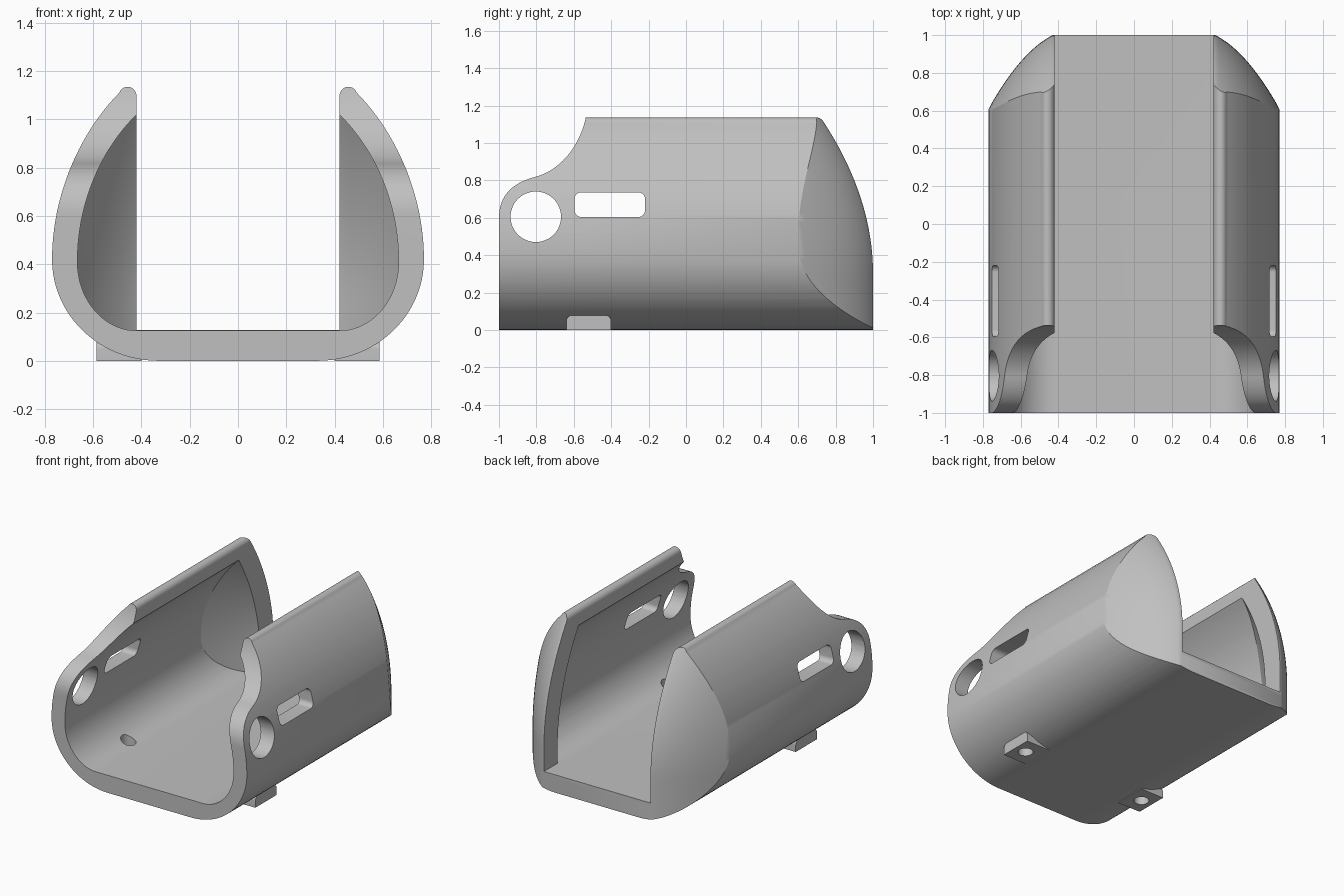
import bpy, bmesh, math
from mathutils import Vector
from mathutils.geometry import interpolate_bezier

if "Cube" in bpy.data.objects:
    bpy.data.objects.remove(bpy.data.objects["Cube"])

grey = bpy.data.materials.new("plain grey")
grey.use_nodes = True
grey.diffuse_color = (0.53, 0.53, 0.53, 1)
grey.node_tree.nodes["Principled BSDF"].inputs["Base Color"].default_value = grey.diffuse_color


def make_object(name, bm):
    bmesh.ops.recalc_face_normals(bm, faces=bm.faces)
    mesh = bpy.data.meshes.new(name)
    bm.to_mesh(mesh)
    bm.free()
    mesh.materials.append(grey)
    obj = bpy.data.objects.new(name, mesh)
    bpy.context.collection.objects.link(obj)
    return obj


def prism(name, outline, axis, start, end):
    """Extrude a 2D outline along the x, y or z axis."""
    place = {"x": lambda p, t: (t, p[0], p[1]),
             "y": lambda p, t: (p[0], t, p[1]),
             "z": lambda p, t: (p[0], p[1], t)}[axis]
    bm = bmesh.new()
    near = [bm.verts.new(place(p, start)) for p in outline]
    far = [bm.verts.new(place(p, end)) for p in outline]
    bm.faces.new(near)
    bm.faces.new(far)
    n = len(near)
    for i in range(n):
        j = (i + 1) % n
        bm.faces.new((near[i], near[j], far[j], far[i]))
    return make_object(name, bm)


def bezier(a, b, c, d, steps=24):
    pts = interpolate_bezier(*[Vector((p[0], p[1], 0)) for p in (a, b, c, d)], steps)
    return [(p.x, p.y) for p in pts]


def arc(cx, cy, rx, ry, from_deg, to_deg, steps=16):
    angles = [math.radians(from_deg + (to_deg - from_deg) * i / steps) for i in range(steps + 1)]
    return [(cx + rx * math.cos(a), cy + ry * math.sin(a)) for a in angles]


def circle(cx, cy, r, steps=48):
    return arc(cx, cy, r, r, 0, 360, steps)[:-1]


def mirrored(half):
    """Close a right-hand half outline with its mirror image."""
    return half + [(-x, z) for x, z in reversed(half)]


def dome_block(name, depth, grow_x, grow_z):
    """Block whose back surface curves away toward the sides and the top."""
    side = [0.43 - grow_x + i * 0.018 for i in range(26)]
    xs = [-x for x in reversed(side)] + side
    zs = [-0.1 + i * 0.04 for i in range(35)]

    def back(x, z):
        d = max(0, abs(x) + grow_x - 0.43)
        e = max(0, z + grow_z - 0.3)
        return depth - 0.5 * d - 1.9 * d * d - 0.4 * e * e

    bm = bmesh.new()
    grid = [[bm.verts.new((x, back(x, z), z)) for z in zs] for x in xs]
    for i in range(len(xs) - 1):
        for j in range(len(zs) - 1):
            bm.faces.new((grid[i][j], grid[i + 1][j], grid[i + 1][j + 1], grid[i][j + 1]))
    # Extend the rim forward and close the front
    rim = [e for e in bm.edges if e.is_boundary]
    new = bmesh.ops.extrude_edge_only(bm, edges=rim)["geom"]
    for v in new:
        if isinstance(v, bmesh.types.BMVert):
            v.co.y = -1.3
    bmesh.ops.holes_fill(bm, edges=[e for e in bm.edges if e.is_boundary], sides=0)
    return make_object(name, bm)


def combine(target, tool, operation):
    mod = target.modifiers.new("combine", "BOOLEAN")
    mod.operation = operation
    mod.solver = "EXACT"
    mod.object = tool
    bpy.context.view_layer.objects.active = target
    bpy.ops.object.modifier_apply(modifier=mod.name)
    bpy.data.objects.remove(tool)


# Outer shell: open-topped cradle section with rounded lips
outer = arc(0.33, 0.42, 0.44, 0.42, -90, 0, 24)
outer += bezier((0.77, 0.42), (0.77, 0.68), (0.66, 0.94), (0.49, 1.112))[1:]
outer += arc(0.457, 1.095, 0.037, 0.04, 40, 180, 10)
outer += [(0.42, 0.127)]
shell = prism("cradle_shell", mirrored(outer), "y", -1, 1.1)
combine(shell, dome_block("back_dome", 1.0, 0, 0), "INTERSECT")

# Inner cavity, closed off behind by a parallel dome
inner = arc(0.42, 0.41, 0.245, 0.285, -90, 0, 20)
inner += bezier((0.665, 0.41), (0.665, 0.62), (0.59, 0.85), (0.42, 1.02))[1:]
inner += [(0.40, 1.035)]
cavity = prism("cavity", mirrored(inner), "y", -1.2, 1.05)
combine(cavity, dome_block("cavity_dome", 0.89, 0.08, 0.05), "INTERSECT")
combine(shell, cavity, "DIFFERENCE")

# Swept-down front of the side walls
sweep = bezier((-1, 0.6), (-1, 0.74), (-0.9, 0.795), (-0.8, 0.82))
sweep += bezier((-0.8, 0.82), (-0.66, 0.86), (-0.56, 1.0), (-0.533, 1.15))[1:]
sweep += [(-0.533, 1.4), (-1.2, 1.4), (-1.2, 0.6)]
combine(shell, prism("front_sweep", sweep, "x", -1, 1), "DIFFERENCE")

# Round hole and rounded slot through both side walls
combine(shell, prism("side_hole", circle(-0.803, 0.605, 0.135), "x", -1, 1), "DIFFERENCE")
slot = []
for y, z, turn in ((-0.255, 0.70, 0), (-0.56, 0.70, 90), (-0.56, 0.64, 180), (-0.255, 0.64, 270)):
    slot += arc(y, z, 0.036, 0.036, turn, turn + 90, 8)
combine(shell, prism("side_slot", slot, "x", -1, 1), "DIFFERENCE")

# Mounting feet with vertical screw holes
foot = [(-0.64, 0), (-0.40, 0)]
foot += arc(-0.43, 0.048, 0.03, 0.03, 0, 90, 6) + arc(-0.61, 0.048, 0.03, 0.03, 90, 180, 6)
for side in (1, -1):
    combine(shell, prism("foot", foot, "x", side * 0.4, side * 0.585), "UNION")
    combine(shell, prism("screw_hole", circle(side * 0.5, -0.52, 0.05, 32), "z", -0.1, 0.3), "DIFFERENCE")

# Smooth shading with crisp edges
bpy.ops.object.select_all(action="DESELECT")
shell.select_set(True)
bpy.context.view_layer.objects.active = shell
bpy.ops.object.shade_smooth_by_angle(angle=math.radians(30))
